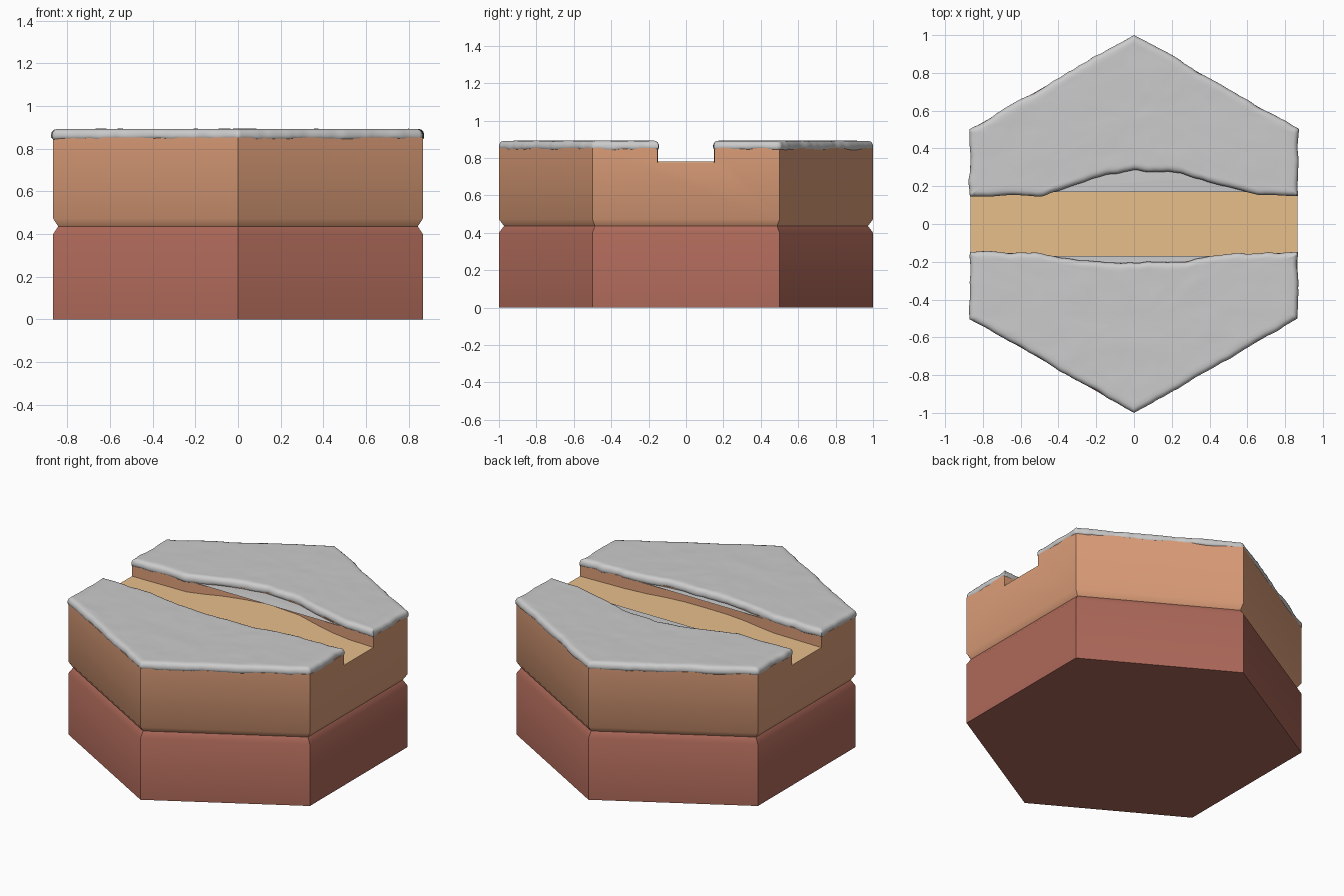
import bpy, bmesh, math
from mathutils import Vector, noise

if "Cube" in bpy.data.objects:
    bpy.data.objects.remove(bpy.data.objects["Cube"])

R = 1.0
A = math.sqrt(3) / 2
HEX = [(0, -1), (A, -.5), (A, .5), (0, 1), (-A, .5), (-A, -.5)]
# path edges, left to right
BACK = [(-A, .15), (-.48, .155), (-.38, .185), (-.28, .225), (-.15, .26), (0, .287),
        (.15, .278), (.25, .27), (.36, .235), (.46, .205), (.56, .18), (.68, .16), (A, .15)]
FRONT = [(-A, -.15), (-.52, -.155), (-.4, -.175), (-.28, -.197), (-.15, -.21), (0, -.212),
         (.15, -.21), (.28, -.197), (.4, -.175), (.55, -.16), (A, -.15)]


def material(name, color):
    m = bpy.data.materials.new(name)
    m.diffuse_color = (*color, 1)
    m.use_nodes = True
    m.node_tree.nodes["Principled BSDF"].inputs["Base Color"].default_value = m.diffuse_color
    return m


def loft(name, rings, mat=None, angle=45):
    """Closed solid from stacked rings of 3D points."""
    bm = bmesh.new()
    vs = [[bm.verts.new(p) for p in ring] for ring in rings]
    n = len(rings[0])
    for a, b in zip(vs, vs[1:]):
        for i in range(n):
            j = (i + 1) % n
            bm.faces.new((a[i], a[j], b[j], b[i]))
    bm.faces.new(vs[0][::-1])
    bm.faces.new(vs[-1])
    bmesh.ops.recalc_face_normals(bm, faces=bm.faces[:])
    me = bpy.data.meshes.new(name)
    bm.to_mesh(me)
    bm.free()
    ob = bpy.data.objects.new(name, me)
    bpy.context.collection.objects.link(ob)
    if mat:
        me.materials.append(mat)
    smooth(ob, angle)
    return ob


def smooth(ob, angle):
    bpy.ops.object.select_all(action='DESELECT')
    ob.select_set(True)
    bpy.context.view_layer.objects.active = ob
    bpy.ops.object.shade_smooth_by_angle(angle=math.radians(angle))


def hex_rings(levels):
    return [[(x * s, y * s, z) for x, y in HEX] for s, z in levels]


clay = material("clay", (.72, .34, .19))
rock = material("rock", (.42, .14, .10))
sand = material("sand", (.80, .52, .26))

# lower rock layer and upper clay layer, meeting in a V groove
G = .973
loft("rock_layer", hex_rings([(1, 0), (1, .40), (G, .436)]), rock)
upper = loft("clay_layer", hex_rings([(G, .436), (1, .472), (1, .853)]), clay)

# channel cut across the clay
outline = FRONT + BACK[::-1]
wide = [(x * (1.1 if abs(x) > .8 else 1), y) for x, y in outline]
cutter = loft("path_cutter", [[(x, y, z) for x, y in wide] for z in (.777, 1.0)])
mod = upper.modifiers.new("channel", 'BOOLEAN')
mod.operation, mod.solver, mod.object = 'DIFFERENCE', 'EXACT', cutter
bpy.context.view_layer.objects.active = upper
bpy.ops.object.modifier_apply(modifier="channel")
bpy.data.objects.remove(cutter)
upper.data.materials.clear()
upper.data.materials.append(clay)
smooth(upper, 45)

# sandy path floor
loft("sand_path", [[(x, y, z) for x, y in outline] for z in (.776, .78)], sand)


def resample(poly, step=.016):
    pts = []
    for a, b in zip(poly, poly[1:] + poly[:1]):
        a, b = Vector(a), Vector(b)
        k = max(1, round((b - a).length / step))
        pts += [a.lerp(b, i / k) for i in range(k)]
    return pts


def snow(name, poly, centre):
    """Soft slab with a wobbly, rounded rim; poly runs counter-clockwise."""
    pts = resample(poly)
    n = len(pts)
    nrm = []
    for i in range(n):
        t = pts[(i + 2) % n] - pts[i - 2]
        nrm.append(Vector((t.y, -t.x)).normalized())

    def wob(p, f, s):
        return noise.noise(Vector((p.x * f, p.y * f, s)))

    rim, drip = [], []
    for p, d in zip(pts, nrm):
        tip = min(1, (1 - abs(p.y)) / .08)
        off = .003 + .009 * wob(p, 7, 3) + .005 * wob(p, 19, 8)
        rim.append(p + d * off * tip)
        drip.append(.006 * wob(p, 9, 5) + .003 * wob(p, 25, 1))
    rings = []
    # rounded rim: inset, height, share of drip
    for inset, z, k in [(.03, .846, 1), (.010, .843, 1), (.002, .849, 1), (0, .860, .6),
                        (.001, .870, .4), (.005, .880, .2), (.013, .888, 0), (.026, .892, 0)]:
        rings.append([(*(p - d * inset), z + k * h) for p, d, h in zip(rim, nrm, drip)])
    # gently uneven top
    c = Vector(centre)
    top = [Vector(q[:2]) for q in rings[-1]]
    for s in [.95, .9, .84, .78, .72, .66, .6, .53, .46, .39, .32, .25, .18, .1, .04]:
        ring = []
        for p in top:
            q = c + (p - c) * s
            ring.append((q.x, q.y, .892 + .002 * wob(q, 7, 0) + .001 * wob(q, 15, 4)))
        rings.append(ring)
    loft(name, rings, None, 80)


snow("snow_front", [(0, -1), (A, -.5)] + FRONT[::-1] + [(-A, -.5)], (0, -.52))
snow("snow_back", BACK + [(A, .5), (0, 1), (-A, .5)], (0, .56))
